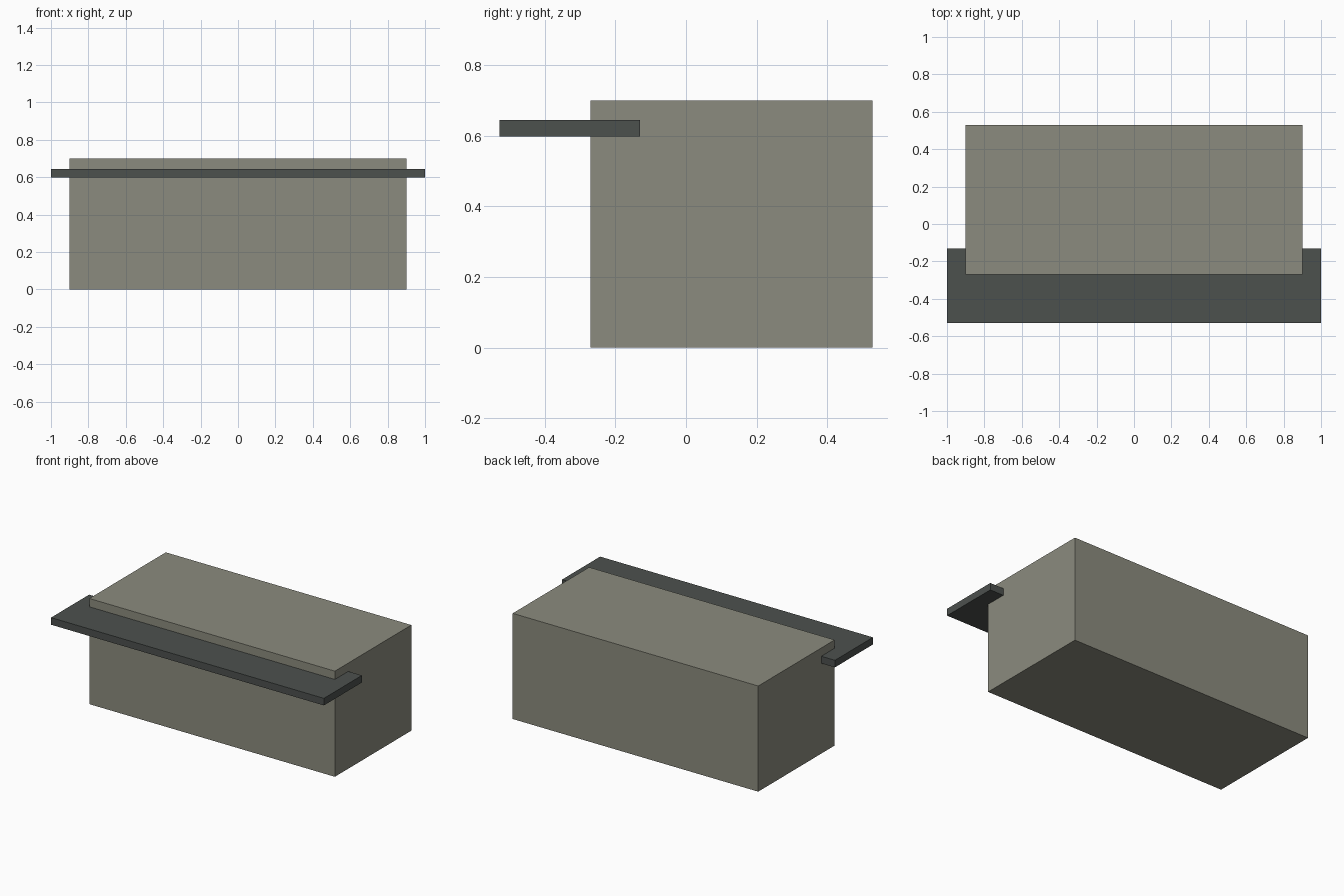
import bpy

if "Cube" in bpy.data.objects:
    bpy.data.objects.remove(bpy.data.objects["Cube"])


def material(name, color):
    mat = bpy.data.materials.new(name)
    mat.diffuse_color = (*color, 1.0)
    mat.use_nodes = True
    mat.node_tree.nodes["Principled BSDF"].inputs["Base Color"].default_value = mat.diffuse_color
    return mat


def box(name, x, y, z, mat):
    """Axis-aligned box from (min, max) ranges."""
    center = [(a + b) / 2 for a, b in (x, y, z)]
    bpy.ops.mesh.primitive_cube_add(size=1, location=center)
    obj = bpy.context.object
    obj.name = name
    obj.scale = [b - a for a, b in (x, y, z)]
    bpy.ops.object.transform_apply(location=False, rotation=False, scale=True)
    obj.data.materials.append(mat)
    return obj


stone = material("warm_grey", (0.26, 0.26, 0.21))
dark = material("dark_grey", (0.073, 0.082, 0.076))

# Main block
box("main_block", (-0.9, 0.9), (-0.271, 0.529), (0, 0.70), stone)

# Ledge running through the front of the block and past both ends
box("front_ledge", (-1, 1), (-0.529, -0.131), (0.598, 0.645), dark)
